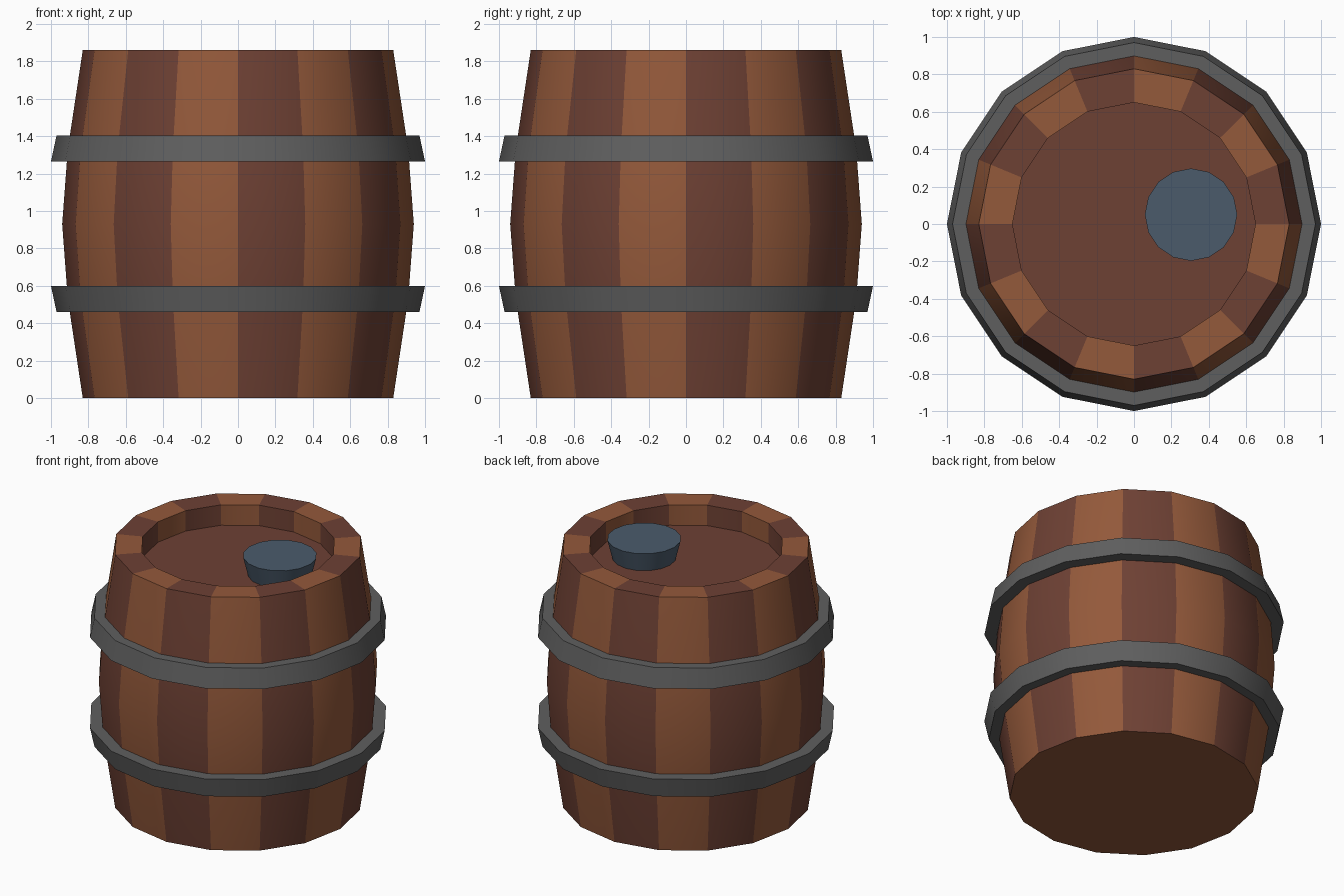
import bpy, bmesh, math

if "Cube" in bpy.data.objects:
    bpy.data.objects.remove(bpy.data.objects["Cube"])

SIDES = 16


def material(name, rgb):
    m = bpy.data.materials.new(name)
    m.diffuse_color = (*rgb, 1.0)
    m.use_nodes = True
    m.node_tree.nodes["Principled BSDF"].inputs["Base Color"].default_value = m.diffuse_color
    return m


dark_wood = material("dark wood", (0.155, 0.052, 0.034))
light_wood = material("light wood", (0.295, 0.100, 0.043))
iron = material("iron grey", (0.114, 0.114, 0.114))
blue = material("slate blue", (0.070, 0.105, 0.148))


def lathe(name, profile, mats, rule, sides=SIDES, closed=False, centre=(0, 0)):
    """Spin (radius, z) points; open profiles are capped at both ends.
    rule(sector, part) gives the material index; part is 'wall', 'start' or 'end'."""
    bm = bmesh.new()
    rings = []
    for r, z in profile:
        rings.append([bm.verts.new((centre[0] + r * math.cos(2 * math.pi * k / sides),
                                    centre[1] + r * math.sin(2 * math.pi * k / sides), z))
                      for k in range(sides)])
    pairs = list(zip(rings, rings[1:]))
    if closed:
        pairs.append((rings[-1], rings[0]))
    for a, b in pairs:
        for k in range(sides):
            n = (k + 1) % sides
            f = bm.faces.new((a[k], a[n], b[n], b[k]))
            f.material_index = rule(k, 'wall')
    if not closed:
        bm.faces.new(rings[0][::-1]).material_index = rule(0, 'start')
        bm.faces.new(rings[-1]).material_index = rule(0, 'end')
    bmesh.ops.recalc_face_normals(bm, faces=bm.faces)
    me = bpy.data.meshes.new(name)
    bm.to_mesh(me)
    bm.free()
    for m in mats:
        me.materials.append(m)
    ob = bpy.data.objects.new(name, me)
    bpy.context.collection.objects.link(ob)
    bpy.ops.object.select_all(action='DESELECT')
    ob.select_set(True)
    bpy.context.view_layer.objects.active = ob
    bpy.ops.object.shade_smooth_by_angle(angle=math.radians(30))
    return ob


# Barrel body: alternating staves, light base, dark recessed lid
def stave_rule(k, part):
    return {'wall': k % 2, 'start': 1, 'end': 0}[part]


lathe("barrel_body",
      [(0.83, 0), (0.91, 0.53), (0.94, 0.93), (0.91, 1.33), (0.83, 1.86),
       (0.65, 1.86), (0.65, 1.71)],
      [dark_wood, light_wood], stave_rule)

# Iron hoops, mirrored about mid height
hoop = [(0.97, 0.46), (1.0, 0.60), (0.90, 0.60), (0.88, 0.46)]
lathe("lower_hoop", hoop, [iron], lambda k, p: 0, closed=True)
lathe("upper_hoop", [(r, 1.865 - z) for r, z in hoop], [iron], lambda k, p: 0, closed=True)

# Tapered bung standing on the lid
lathe("bung", [(0.21, 1.70), (0.247, 1.85)], [blue], lambda k, p: 0, centre=(0.305, 0.05))
